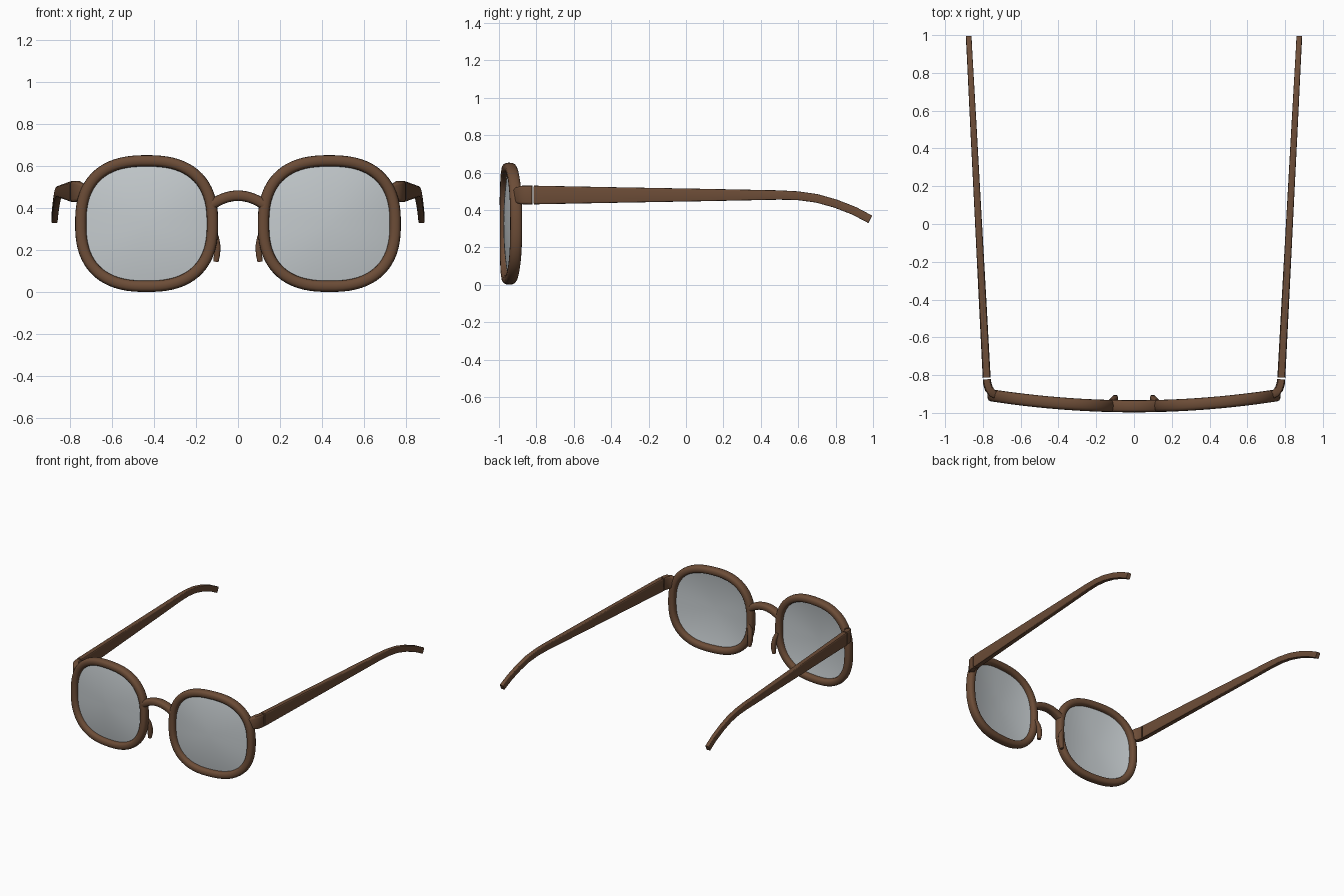
import bpy, bmesh, math
from mathutils import Vector

cube = bpy.data.objects.get("Cube")
if cube:
    bpy.data.objects.remove(cube, do_unlink=True)


def material(name, rgb, alpha=1.0):
    m = bpy.data.materials.new(name)
    m.use_nodes = True
    m.diffuse_color = (*rgb, alpha)
    node = m.node_tree.nodes["Principled BSDF"]
    node.inputs["Base Color"].default_value = (*rgb, 1)
    node.inputs["Alpha"].default_value = alpha
    node.inputs["Roughness"].default_value = 0.5
    return m


BROWN = material("brown frame", (0.15, 0.073, 0.038))
GLASS = material("pale grey lens", (0.56, 0.60, 0.62), 0.8)


def superellipse(t, n):
    c, s = math.cos(t), math.sin(t)
    return (math.copysign(abs(c) ** (2 / n), c), math.copysign(abs(s) ** (2 / n), s))


def finish(name, bm, mat):
    bmesh.ops.recalc_face_normals(bm, faces=bm.faces)
    mesh = bpy.data.meshes.new(name)
    bm.to_mesh(mesh)
    bm.free()
    mesh.materials.append(mat)
    ob = bpy.data.objects.new(name, mesh)
    bpy.context.collection.objects.link(ob)
    bpy.ops.object.select_all(action='DESELECT')
    ob.select_set(True)
    bpy.context.view_layer.objects.active = ob
    bpy.ops.object.shade_smooth_by_angle(angle=math.radians(40))
    return ob


def sweep(name, path, sizes, ref, power, closed=False, sides=16):
    """Sweep a rounded box section; sizes are (along ref, across ref)."""
    bm = bmesh.new()
    path = [Vector(p) for p in path]
    count, rings = len(path), []
    for i, p in enumerate(path):
        if closed:
            tangent = path[(i + 1) % count] - path[i - 1]
        else:
            tangent = path[min(i + 1, count - 1)] - path[max(i - 1, 0)]
        v = tangent.cross(Vector(ref)).normalized()
        u = v.cross(tangent).normalized()
        w, h = sizes[i] if isinstance(sizes, list) else sizes
        ring = []
        for k in range(sides):
            a, b = superellipse(math.tau * k / sides, power)
            ring.append(bm.verts.new(p + u * a * w / 2 + v * b * h / 2))
        rings.append(ring)
    for i in range(count if closed else count - 1):
        r, q = rings[i], rings[(i + 1) % count]
        for k in range(sides):
            j = (k + 1) % sides
            bm.faces.new((r[k], r[j], q[j], q[k]))
    if not closed:
        bm.faces.new(rings[0])
        bm.faces.new(rings[-1])
    return finish(name, bm, BROWN)


# Shared front shape: rounded lens outlines on a gently wrapped front
CX, CZ, RX, RZ = 0.4355, 0.327, 0.314, 0.299
POWER = 2.5
STEPS = 72


def wrap(x):
    return -0.965 + 0.061 * (x / 0.775) ** 2


def outline(side, scale_x, scale_z, dome=0.0):
    pts = []
    for k in range(STEPS):
        a, b = superellipse(math.tau * (k + 0.5) / STEPS, POWER)
        x = side * (CX + a * scale_x)
        pts.append((x, wrap(x) - dome, CZ + b * scale_z))
    return pts


def lens(name, side):
    bm = bmesh.new()
    rings = []
    for i in range(1, 9):
        f = i / 8
        rings.append([bm.verts.new(p) for p in
                      outline(side, (RX - 0.015) * f, (RZ - 0.015) * f, 0.025 * (1 - f * f))])
    x = side * CX
    centre = bm.verts.new((x, wrap(x) - 0.025, CZ))
    for k in range(STEPS):
        j = (k + 1) % STEPS
        bm.faces.new((centre, rings[0][k], rings[0][j]))
        for r, q in zip(rings, rings[1:]):
            bm.faces.new((r[k], q[k], q[j], r[j]))
    finish(name, bm, GLASS)


# Temple line as (y, z, width, height), and the bent tip
TEMPLE = [(-0.813, 0.48, 0.042, 0.10), (-0.4, 0.48, 0.040, 0.084),
          (0.1, 0.48, 0.036, 0.066), (0.5, 0.48, 0.034, 0.050),
          (0.6, 0.476, 0.033, 0.047), (0.7, 0.462, 0.032, 0.046),
          (0.8, 0.434, 0.031, 0.045), (0.9, 0.395, 0.030, 0.045),
          (0.985, 0.350, 0.030, 0.045)]

for s, word in ((1, "left"), (-1, "right")):
    sweep(word + "_rim", outline(s, RX, RZ), (0.064, 0.054), (0, 1, 0), 2.6, closed=True)
    lens(word + "_lens", s)

    # Corner end piece turning from the rim to the temple
    sweep(word + "_hinge",
          [(s * 0.72, -0.912, 0.478), (s * 0.75, -0.896, 0.479),
           (s * 0.768, -0.872, 0.48), (s * 0.777, -0.845, 0.48), (s * 0.778, -0.822, 0.48)],
          [(0.06, 0.035), (0.085, 0.043), (0.1, 0.045), (0.1, 0.044), (0.1, 0.042)],
          (0, 0, 1), 6)

    sweep(word + "_temple",
          [(s * (0.78 + 0.095 * (y + 0.813) / 1.8), y, z) for y, z, w, h in TEMPLE],
          [(w, h) for y, z, w, h in TEMPLE], (1, 0, 0), 8)

    # Nose pad hanging behind the inner edge of the rim
    sweep(word + "_nose_pad",
          [(s * 0.122, -0.942, 0.30), (s * 0.107, -0.932, 0.26), (s * 0.1, -0.926, 0.22),
           (s * 0.1, -0.923, 0.18), (s * 0.105, -0.922, 0.145)],
          [(0.03, 0.025), (0.036, 0.033), (0.038, 0.033), (0.036, 0.03), (0.026, 0.024)],
          (0, 1, 0), 3)

# Arched bridge
xs = [0.125 * (i / 8 - 1) for i in range(17)]
sweep("bridge", [(x, wrap(x), 0.46 - 0.043 * (x / 0.125) ** 2) for x in xs],
      (0.064, 0.05), (0, 1, 0), 3)
